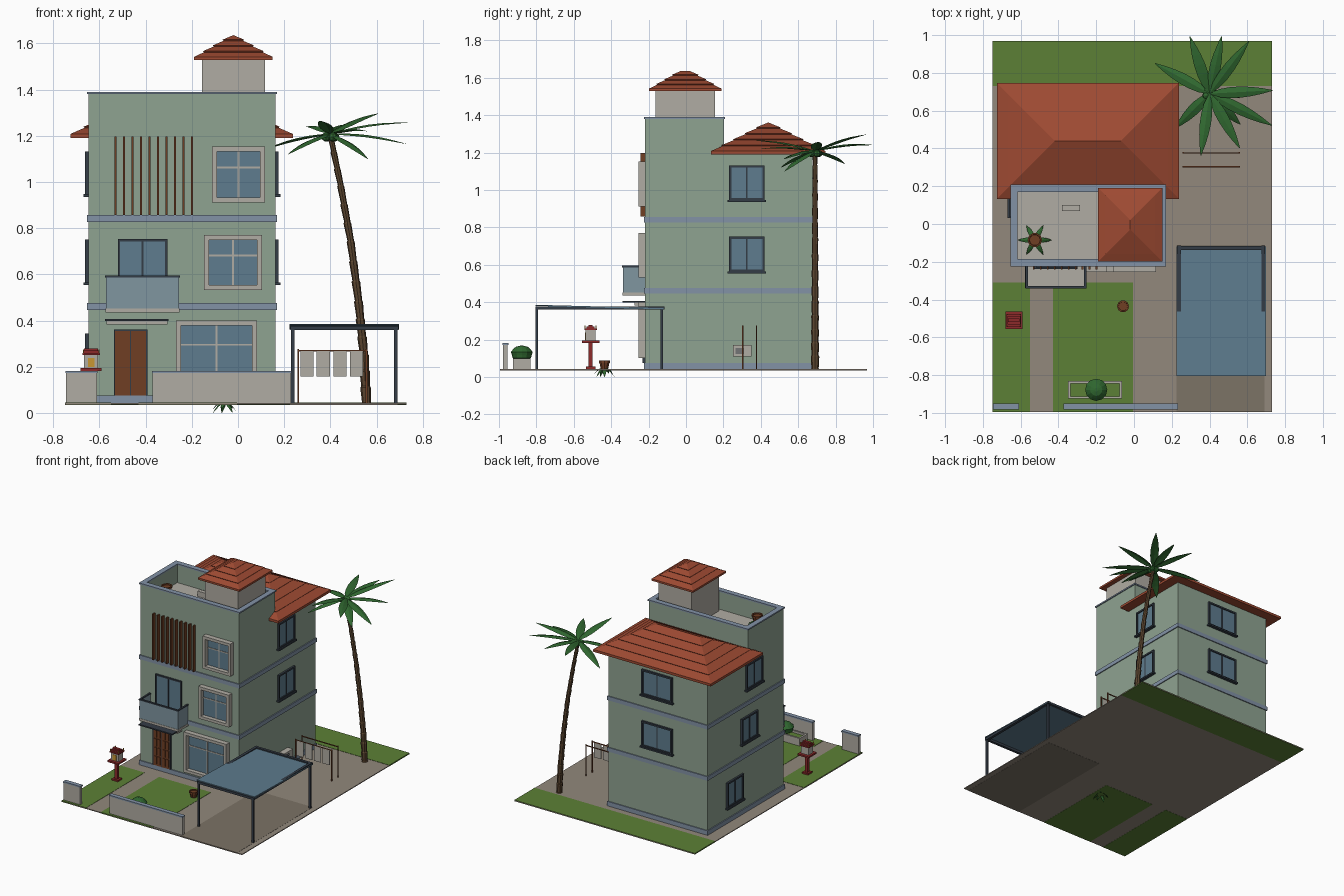
import bpy, bmesh, math
from mathutils import Vector, Matrix


def mat(name, r, g, b):
    m = bpy.data.materials.new(name)
    m.diffuse_color = [((c / 255 + 0.055) / 1.055) ** 2.4 for c in (r, g, b)] + [1]
    return m


WALL = mat("sage_wall", 143, 163, 145)
TRIM = mat("blue_trim", 130, 146, 166)
STONE = mat("pale_stone", 176, 172, 163)
TILE = mat("roof_tile", 158, 74, 50)
WOOD = mat("brown_wood", 112, 62, 36)
GLASS = mat("glass", 94, 124, 142)
PANEL = mat("pale_glass", 128, 150, 160)
DARK = mat("dark_frame", 52, 60, 70)
GRASS = mat("grass", 92, 128, 54)
PAVE = mat("paving", 146, 136, 124)
DRIVE = mat("driveway", 124, 115, 102)
LEAF = mat("leaf", 48, 104, 48)
BARK = mat("bark", 92, 70, 48)
RED = mat("red_paint", 140, 42, 42)
GOLD = mat("gold", 200, 150, 50)


def finish(name, bm, m, loc=(0, 0, 0), rot=0):
    bmesh.ops.recalc_face_normals(bm, faces=bm.faces)
    me = bpy.data.meshes.new(name)
    bm.to_mesh(me)
    bm.free()
    me.materials.append(m)
    ob = bpy.data.objects.new(name, me)
    ob.location, ob.rotation_euler = loc, (0, 0, rot)
    bpy.context.collection.objects.link(ob)
    return ob


def boxes(name, m, items, loc=(0, 0, 0), rot=0):
    """One object from (x0, x1, y0, y1, z0, z1) boxes."""
    bm = bmesh.new()
    for x0, x1, y0, y1, z0, z1 in items:
        mx = Matrix.Translation(((x0 + x1) / 2, (y0 + y1) / 2, (z0 + z1) / 2))
        bmesh.ops.create_cube(bm, size=1, matrix=mx @ Matrix.Diagonal((x1 - x0, y1 - y0, z1 - z0, 1)))
    return finish(name, bm, m, loc, rot)


def loft(name, m, rings, sides, loc=(0, 0, 0)):
    """Round horizontal rings (x, y, z, r) joined into a closed solid."""
    bm = bmesh.new()
    rows = [[bm.verts.new((x + r * math.cos(2 * math.pi * k / sides), y + r * math.sin(2 * math.pi * k / sides), z))
             for k in range(sides)] for x, y, z, r in rings]
    for a, b in zip(rows, rows[1:]):
        for k in range(sides):
            bm.faces.new((a[k], a[k - 1], b[k - 1], b[k]))
    bm.faces.new(rows[0])
    bm.faces.new(rows[-1])
    return finish(name, bm, m, loc)


def hip_roof(name, cx, cy, hx, hy, z0, z1, eave, n):
    """Hipped roof in n stepped tile courses."""
    run, lip = min(hx, hy), 0.005
    rise = (z1 - z0 - eave - lip * (n - 1)) / n
    prof, z = [(0, z0), (0, z0 + eave)], z0 + eave
    for i in range(1, n + 1):
        z += rise
        prof.append((run * i / n, z))
        if i < n:
            z += lip
            prof.append((run * i / n - 0.004, z))
    bm = bmesh.new()
    rows = [[bm.verts.new((cx + sx * (hx - d), cy + sy * (hy - d), z))
             for sx, sy in ((-1, -1), (1, -1), (1, 1), (-1, 1))] for d, z in prof]
    bm.faces.new(rows[0])
    for a, b in zip(rows, rows[1:]):
        for k in range(4):
            bm.faces.new((a[k], a[k - 1], b[k - 1], b[k]))
    bmesh.ops.remove_doubles(bm, verts=bm.verts, dist=1e-5)
    return finish(name, bm, TILE)


def leaves(name, base, tips, width, arch):
    """Folded pointed leaves from one base to each tip."""
    bm, n = bmesh.new(), 6
    for tip in tips:
        b, t = Vector(base), Vector(tip)
        side = (t - b).cross(Vector((0, 0, 1))).normalized()
        prev = None
        for i in range(n + 1):
            f = i / n
            w = width * max(0.06, math.sin(math.pi * f ** 0.8) ** 0.8 if 0 < i < n else 0)
            c = b.lerp(t, f) + Vector((0, 0, arch * math.sin(math.pi * f)))
            row = [bm.verts.new(p) for p in (c - side * w - Vector((0, 0, w * 0.3)), c,
                                             c + side * w - Vector((0, 0, w * 0.3)))]
            if prev:
                for k in (0, 1):
                    bm.faces.new((prev[k], prev[k + 1], row[k + 1], row[k]))
            prev = row
    return finish(name, bm, LEAF)


def window(name, w, h, loc, rot=0, m=DARK, t=0.012, out=0.014, bar=None):
    """Framed two-pane window facing -y before rotation, origin bottom centre."""
    a = w / 2
    boxes(name + "_glass", GLASS, [(-a + t / 2, a - t / 2, -0.006, 0.01, t / 2, h - t / 2)], loc, rot)
    fr = [(-a, -a + t, -out, 0.01, 0, h), (a - t, a, -out, 0.01, 0, h), (-a, a, -out, 0.01, 0, t),
          (-a, a, -out, 0.01, h - t, h), (-0.004, 0.004, -0.01, 0.01, t, h - t)]
    if bar:
        fr.append((-a, a, -0.01, 0.01, bar - 0.004, bar + 0.004))
    else:
        fr.append((-a - 0.008, a + 0.008, -out - 0.008, 0.01, -0.008, 0.003))
    boxes(name + "_frame", m, fr, loc, rot)


# Ground
boxes("paving", PAVE, [(-0.75, 0.73, -0.995, 0.968, 0.036, 0.042)])
boxes("lawn", GRASS, [(-0.75, 0.73, 0.73, 0.968, 0.035, 0.044), (-0.75, -0.55, -0.995, -0.31, 0.035, 0.044),
                      (-0.43, -0.005, -0.995, -0.31, 0.035, 0.044)])
boxes("driveway", DRIVE, [(0.225, 0.69, -0.995, -0.11, 0.035, 0.043)])
walls = [(-0.745, -0.61), (-0.37, 0.23)]
boxes("front_wall", STONE, [(a, b, -0.978, -0.954, 0.04, 0.172) for a, b in walls])
boxes("front_wall_cap", TRIM, [(a - 0.002, b + 0.002, -0.982, -0.95, 0.172, 0.182) for a, b in walls])

# House body, terrace parapet and bands
X0, X1, Y0, Y1 = -0.648, 0.162, -0.218, 0.675
boxes("house_body", WALL, [(X0, X1, Y0, Y1, 0.04, 1.2)])
boxes("parapet", WALL, [(X0, X1, Y0, -0.188, 1.2, 1.382), (X0, X1, 0.172, 0.202, 1.2, 1.382),
                        (X0, X0 + 0.03, Y0, 0.202, 1.2, 1.382), (X1 - 0.03, X1, Y0, 0.202, 1.2, 1.382)])
boxes("parapet_cap", TRIM, [(-0.655, 0.169, -0.225, -0.186, 1.38, 1.39), (-0.655, 0.169, 0.17, 0.209, 1.38, 1.39),
                            (-0.655, -0.616, -0.225, 0.209, 1.38, 1.39), (0.13, 0.169, -0.225, 0.209, 1.38, 1.39)])
boxes("terrace_floor", STONE, [(X0 + 0.01, X1 - 0.01, Y0 + 0.01, 0.19, 1.19, 1.25)])
boxes("terrace_vent", STONE, [(-0.38, -0.286, 0.07, 0.1, 1.25, 1.29)])
boxes("floor_bands", TRIM, [(X0 - 0.007, X1 + 0.007, Y0 - 0.007, Y1 + 0.007, a, b)
                            for a, b in ((0.04, 0.075), (0.446, 0.476), (0.826, 0.856))])
boxes("stair_tower", STONE, [(-0.156, 0.116, -0.164, 0.156, 1.24, 1.535)])
hip_roof("tower_roof", -0.02, -0.004, 0.17, 0.194, 1.528, 1.636, 0.014, 4)
hip_roof("main_roof", -0.244, 0.44, 0.482, 0.307, 1.19, 1.361, 0.018, 5)

# Front openings
for nm, x, z, w, h, bar in (("upper_bay", 0.002, 0.912, 0.228, 0.241, 0.15), ("middle_bay", -0.022, 0.532, 0.25, 0.238, 0.15),
                            ("lower_bay", -0.093, 0.102, 0.35, 0.298, 0.193)):
    window(nm, w, h, (x, Y0, z), 0, STONE, 0.021, 0.037, bar)
boxes("door", WOOD, [(-0.534, -0.397, Y0 - 0.01, Y0 + 0.01, 0.075, 0.355)])
boxes("door_panels", DARK, [(-0.468, -0.463, Y0 - 0.012, Y0, 0.075, 0.355)]
      + [(-0.538, -0.532, Y0 - 0.014, Y0, 0.075, 0.36), (-0.399, -0.393, Y0 - 0.014, Y0, 0.075, 0.36),
         (-0.538, -0.393, Y0 - 0.014, Y0, 0.355, 0.361)])
boxes("door_raised_panels", WOOD, [(x, x + 0.02, Y0 - 0.015, Y0, z, z + 0.055)
                                   for x in (-0.525, -0.497, -0.454, -0.426) for z in (0.09, 0.155, 0.22, 0.285)])
boxes("door_canopy", STONE, [(-0.57, -0.305, -0.275, Y0, 0.382, 0.4)])
boxes("door_canopy_top", DARK, [(-0.577, -0.3, -0.34, Y0, 0.398, 0.407)])
window("balcony_door", 0.214, 0.292, (-0.413, Y0, 0.46), 0, DARK, 0.01, 0.012)
boxes("balcony_slab", STONE, [(-0.573, -0.254, -0.34, Y0, 0.435, 0.452)])
boxes("balcony_glass", PANEL, [(-0.571, -0.256, -0.338, -0.332, 0.45, 0.59), (-0.571, -0.565, -0.338, Y0, 0.45, 0.59),
                               (-0.262, -0.256, -0.338, Y0, 0.45, 0.59)])
boxes("balcony_rail", DARK, [(-0.575, -0.252, -0.342, -0.328, 0.586, 0.595), (-0.575, -0.562, -0.342, Y0, 0.586, 0.595),
                             (-0.265, -0.252, -0.342, Y0, 0.586, 0.595)])
boxes("facade_slats", WOOD, [(-0.535 + 0.0369 * i, -0.526 + 0.0369 * i, -0.242, Y0, 0.858, 1.198) for i in range(10)])

# Side and back windows
for i, z in enumerate((0.944, 0.562)):
    window(f"right_window_{i}", 0.19, 0.188, (X1, 0.325, z), math.pi / 2)
    window(f"back_window_{i}", 0.25, 0.188, (-0.24, Y1, z), math.pi)
for i, (y, z) in enumerate(((0.135, 0.944), (0.19, 0.562), (0.36, 0.155))):
    window(f"left_window_{i}", 0.19, 0.188, (X0, y, z), -math.pi / 2)
boxes("air_unit", STONE, [(X1, 0.205, 0.25, 0.35, 0.11, 0.17)])
boxes("air_unit_grille", DARK, [(0.204, 0.207, 0.265, 0.31, z, z + 0.004) for z in (0.122, 0.132, 0.142, 0.152)])

# Carport with a sloping sheet
boxes("carport_posts", DARK, [(x, x + 0.014, y, y + 0.014, 0.04, 0.37) for x in (0.23, 0.676) for y in (-0.805, -0.137)])
boxes("carport_beams", DARK, [(x, x + 0.02, -0.805, -0.115, 0.36, 0.377) for x in (0.228, 0.674)]
      + [(0.228, 0.694, y, y + 0.02, 0.36, 0.377) for y in (-0.805, -0.137)])
sheet = boxes("carport_sheet", GLASS, [(-0.237, 0.237, -0.342, 0.342, -0.003, 0.003)], (0.461, -0.462, 0.374))
sheet.rotation_euler.x = math.radians(-1.5)

# Clothes lines with hanging cloths
boxes("clothes_racks", WOOD, [(x, x + 0.007, y, y + 0.007, 0.04, 0.276) for x in (0.258, 0.553) for y in (0.3, 0.373)]
      + [(0.258, 0.56, y, y + 0.006, 0.266, 0.272) for y in (0.3, 0.373)])
boxes("cloths", STONE, [(x, x + 0.057, 0.299, 0.303, 0.157, 0.268) for x in (0.27, 0.341, 0.413, 0.485)])

# Palm tree
path = [(0.556, 0.04), (0.545, 0.25), (0.522, 0.48), (0.488, 0.74), (0.445, 0.98), (0.4, 1.2)]
rings = []
for i in range(16):
    f = i / 15 * 5
    k = min(int(f), 4)
    x, z = (path[k][j] + (path[k + 1][j] - path[k][j]) * (f - k) for j in (0, 1))
    r = 0.021 - 0.009 * i / 15
    rings += [(x, 0.69, z, r * 1.12), (x, 0.69, z + 0.006, r * 0.92)]
loft("palm_trunk", BARK, rings, 8)
fronds = [(109, .32, 1.24), (78, .31, 1.245), (53, .345, 1.297), (3, .335, 1.257), (-27, .37, 1.165), (-45, .23, 1.1),
          (-61, .33, 1.22), (-98, .33, 1.265), (-135, .26, 1.12), (151, .33, 1.14)]
leaves("palm_fronds", (0.4, 0.69, 1.21),
       [(0.4 + l * math.cos(math.radians(a)), 0.69 + l * math.sin(math.radians(a)), z) for a, l, z in fronds], 0.03, 0.015)
for i in range(4):
    a = math.pi / 2 * i + 0.5
    loft(f"coconut_{i}", LEAF, [(0, 0, 0.02 * math.sin(t), 0.02 * math.cos(t)) for t in (-1.4, -0.7, 0, 0.7, 1.4)], 8,
         (0.4 + 0.022 * math.cos(a), 0.69 + 0.022 * math.sin(a), 1.195))

# Potted plants with leaves drooping below the pot
for nm, x, y, z, s, n in (("garden", -0.058, -0.436, 0.042, 1.0, 7), ("terrace", -0.525, -0.085, 1.297, 1.2, 6)):
    loft(nm + "_pot", WOOD, [(0, 0, 0, 0.02 * s), (0, 0, 0.034 * s, 0.028 * s), (0, 0, 0.034 * s, 0.032 * s),
                             (0, 0, 0.045 * s, 0.032 * s), (0, 0, 0.045 * s, 0.025 * s), (0, 0, 0.038 * s, 0.024 * s)], 10, (x, y, z))
    reach = 0.055 if s == 1 else 0.088
    leaves(nm + "_pot_leaves", (x, y, z + 0.004), [(x + reach * math.cos(6.283 * k / n), y + reach * math.sin(6.283 * k / n),
           z - 0.042 + 0.018 * (k % 2)) for k in range(n)], 0.011 * s, 0.012)

# Planter and bush
boxes("planter", STONE, [(-0.35, -0.063, -0.925, -0.912, 0.04, 0.1), (-0.35, -0.063, -0.845, -0.832, 0.04, 0.1),
                         (-0.35, -0.337, -0.925, -0.832, 0.04, 0.1), (-0.076, -0.063, -0.925, -0.832, 0.04, 0.1)])
boxes("planter_soil", GRASS, [(-0.34, -0.07, -0.915, -0.84, 0.04, 0.085)])
bush = loft("bush", LEAF, [(0, 0, 0.042 * math.sin(t), 0.057 * math.cos(t) * (1 + 0.05 * (-1) ** i))
                           for i, t in enumerate((-1.4, -1, -0.6, -0.2, 0.2, 0.6, 1, 1.4))], 12, (-0.2, -0.878, 0.126))

# Small shrine on a post
c = (-0.636, -0.51, 0)
boxes("shrine_post", RED, [(-0.025, 0.025, -0.025, 0.025, 0.04, 0.055), (-0.011, 0.011, -0.011, 0.011, 0.05, 0.182),
                           (-0.045, 0.045, -0.047, 0.047, 0.182, 0.194)], c)
boxes("shrine_house", STONE, [(-0.03, 0.03, -0.026, 0.026, 0.194, 0.252)], c)
boxes("shrine_doorway", GOLD, [(-0.014, 0.014, -0.029, 0, 0.198, 0.238)], c)
boxes("shrine_roof", RED, [(-0.038, 0.038, -0.034, 0.034, 0.25, 0.26), (-0.034, 0.034, -0.022, 0.022, 0.26, 0.27),
                           (-0.03, 0.03, -0.01, 0.01, 0.27, 0.279)], c)
boxes("shrine_finials", GOLD, [(x, x + 0.005, y, y + 0.005, 0.26, 0.275) for x in (-0.036, 0.031) for y in (-0.032, 0.027)], c)
